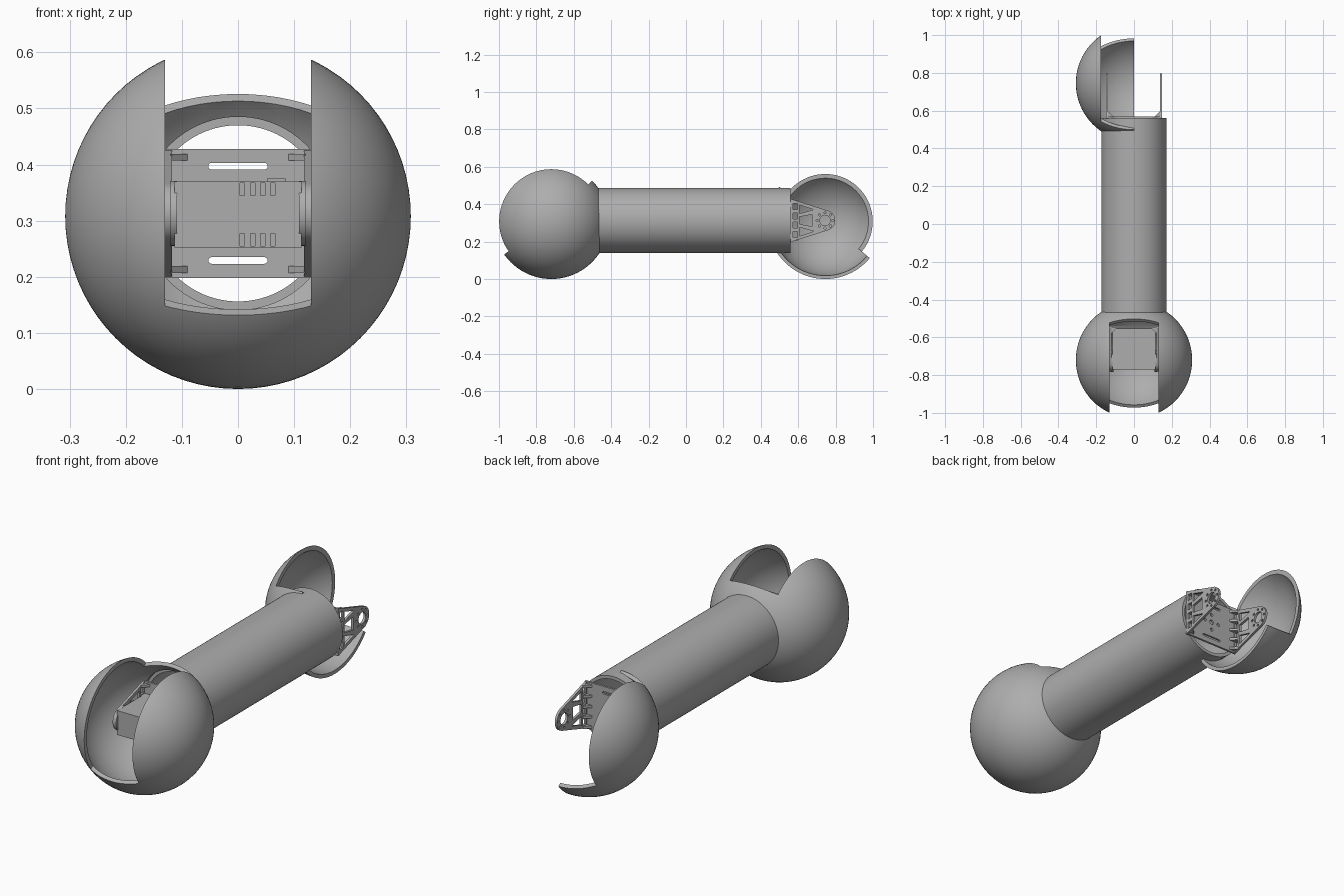
import bpy, bmesh
from math import cos, sin, pi, radians
from mathutils import Matrix, Vector

if "Cube" in bpy.data.objects:
    bpy.data.objects.remove(bpy.data.objects["Cube"])

grey = bpy.data.materials.new("plain_grey")
grey.use_nodes = True
grey.diffuse_color = (0.42, 0.42, 0.42, 1)
grey.node_tree.nodes["Principled BSDF"].inputs["Base Color"].default_value = (0.42, 0.42, 0.42, 1)

BALL_R, BALL_IN, BALL_Z = 0.308, 0.290, 0.308
TUBE_R, TUBE_IN, AXIS_Z = 0.173, 0.157, 0.313
FRONT_Y, BACK_Y = -0.72, 0.745
ALONG_X = Matrix.Rotation(pi / 2, 4, 'Y')
ALONG_Y = Matrix.Rotation(pi / 2, 4, 'X')
parts = []


def add_mesh(name, mesh):
    obj = bpy.data.objects.new(name, mesh)
    bpy.context.collection.objects.link(obj)
    mesh.materials.clear()
    mesh.materials.append(grey)
    parts.append(obj)
    return obj


def from_bmesh(name, bm):
    mesh = bpy.data.meshes.new(name)
    bm.to_mesh(mesh)
    bm.free()
    return add_mesh(name, mesh)


def box(name, lo, hi):
    bm = bmesh.new()
    lo, hi = Vector(lo), Vector(hi)
    bmesh.ops.create_cube(bm, size=1, matrix=Matrix.Translation((lo + hi) / 2) @ Matrix.Diagonal((*(hi - lo), 1)))
    return from_bmesh(name, bm)


def cylinder(name, centre, radius, length, turn, sides=64):
    bm = bmesh.new()
    bmesh.ops.create_cone(bm, cap_ends=True, segments=sides, radius1=radius, radius2=radius,
                          depth=length, matrix=Matrix.Translation(centre) @ turn)
    return from_bmesh(name, bm)


def wedge(name, centre_y, start, end, half_width):
    """Pie-slice prism around the ball's x axis."""
    bm = bmesh.new()
    pts = [(centre_y, BALL_Z)]
    for i in range(25):
        a = radians(start + (end - start) * i / 24)
        pts.append((centre_y + 0.5 * cos(a), BALL_Z + 0.5 * sin(a)))
    face = bm.faces.new([bm.verts.new((-half_width, y, z)) for y, z in pts])
    out = bmesh.ops.extrude_face_region(bm, geom=[face])
    bmesh.ops.translate(bm, vec=(2 * half_width, 0, 0),
                        verts=[v for v in out["geom"] if isinstance(v, bmesh.types.BMVert)])
    bmesh.ops.recalc_face_normals(bm, faces=bm.faces)
    return from_bmesh(name, bm)


def cut(obj, cutters):
    """Subtract the cutters, then discard them."""
    for c in cutters:
        mod = obj.modifiers.new("cut", 'BOOLEAN')
        mod.operation, mod.solver, mod.object = 'DIFFERENCE', 'EXACT', c
    bpy.context.view_layer.update()
    done = bpy.data.meshes.new_from_object(obj.evaluated_get(bpy.context.evaluated_depsgraph_get()))
    obj.modifiers.clear()
    obj.data = done
    for c in cutters:
        parts.remove(c)
        bpy.data.objects.remove(c)


def ball_shell(name, y):
    bm = bmesh.new()
    place = Matrix.Translation((0, y, BALL_Z)) @ ALONG_X
    bmesh.ops.create_uvsphere(bm, u_segments=80, v_segments=40, radius=BALL_R, matrix=place)
    outer = set(bm.faces)
    bmesh.ops.create_uvsphere(bm, u_segments=80, v_segments=40, radius=BALL_IN, matrix=place)
    bmesh.ops.reverse_faces(bm, faces=[f for f in bm.faces if f not in outer])
    return from_bmesh(name, bm)


def circle(x, y, r, n=20):
    return [(x + r * cos(2 * pi * i / n), y + r * sin(2 * pi * i / n)) for i in range(n)]


def rect(x0, x1, y0, y1):
    return [(x0, y0), (x1, y0), (x1, y1), (x0, y1)]


def slot(y, half, r):
    arc = [(-pi / 2 + pi * i / 6) for i in range(7)]
    right = [(half + r * cos(a), y + r * sin(a)) for a in arc]
    return right + [(-x, 2 * y - v) for x, v in right]


def sheet(name, loops, thickness, matrix):
    """Flat sheet: first loop is the outline, the others are holes."""
    curve = bpy.data.curves.new(name, 'CURVE')
    curve.dimensions, curve.fill_mode, curve.extrude = '2D', 'BOTH', thickness / 2
    for pts in loops:
        s = curve.splines.new('POLY')
        s.points.add(len(pts) - 1)
        for p, (x, y) in zip(s.points, pts):
            p.co = (x, y, 0, 1)
        s.use_cyclic_u = True
    tmp = bpy.data.objects.new(name, curve)
    bpy.context.collection.objects.link(tmp)
    bpy.context.view_layer.update()
    mesh = bpy.data.meshes.new_from_object(tmp.evaluated_get(bpy.context.evaluated_depsgraph_get()))
    bpy.data.objects.remove(tmp)
    bm = bmesh.new()
    bm.from_mesh(mesh)
    bmesh.ops.remove_doubles(bm, verts=bm.verts, dist=1e-5)
    bmesh.ops.recalc_face_normals(bm, faces=bm.faces)
    bm.transform(matrix)
    return from_bmesh(name, bm)


def frame(origin, x, y, z):
    return Matrix.Translation(origin) @ Matrix((x, y, z)).transposed().to_4x4()


def bracket(prefix, base_y, way, arm_x):
    """Slotted base plate with two pierced arms reaching along way * y."""
    reach, eye = 0.18, 0.055
    plate = [rect(-arm_x, arm_x, -0.115, 0.115)]
    plate += [slot(s * 0.084, 0.047, 0.006) for s in (-1, 1)]
    plate += [circle(0, 0, 0.012)] + [circle(x, y, 0.008) for x, y in circle(0, 0, 0.04, 4)]
    sheet(prefix + "_plate", plate, 0.01, frame((0, base_y, AXIS_Z), (1, 0, 0), (0, 0, 1), (0, -1, 0)))

    tip = [(reach + eye * cos(a), eye * sin(a)) for a in [radians(-75 + 10 * i) for i in range(16)]]
    arm = [[(0, 0.114), (0, -0.114)] + tip]
    upper = [(0.045, 0.083), (0.045, 0.037), (0.12, 0.058)]
    arm += [upper, [(x, -y) for x, y in upper],
            [(0.045, 0.02), (0.045, -0.02), (0.112, -0.032), (0.112, 0.032)]]
    arm += [rect(0.01, 0.034, v - 0.016, v + 0.016) for v in (-0.075, -0.025, 0.025, 0.075)]
    arm += [circle(reach, 0, 0.028)] + [circle(x, y, 0.006, 10) for x, y in circle(reach, 0, 0.042, 8)]
    gusset = [[(0, 0), (0.035, 0), (0, 0.035)]]
    for side, label in ((1, "left"), (-1, "right")):
        sheet(f"{prefix}_{label}_arm", arm, 0.012,
              frame((side * (arm_x - 0.006), base_y, AXIS_Z), (0, way, 0), (0, 0, 1), (way, 0, 0)))
        for v in (-0.1, -0.05, 0, 0.05, 0.1):
            sheet(f"{prefix}_{label}_gusset", gusset, 0.012,
                  frame((side * (arm_x - 0.01), base_y, AXIS_Z + v), (-side, 0, 0), (0, way, 0), (0, 0, -side * way)))


# Main hollow tube
tube = cylinder("main_tube", (0, 0.045, AXIS_Z), TUBE_R, 1.03, ALONG_Y, 96)
cut(tube, [cylinder("bore", (0, 0.045, AXIS_Z), TUBE_IN, 1.2, ALONG_Y, 96)])

# Front joint ball with a wide slot over the top and front
front_ball = ball_shell("front_ball_shell", FRONT_Y)
cut(front_ball, [wedge("slot", FRONT_Y, 45, 215, 0.13),
                 cylinder("tube_hole", (0, -0.45, AXIS_Z), TUBE_R - 0.001, 0.3, ALONG_Y, 96)])

# Rear joint half ball, its left half open
back_ball = ball_shell("back_half_shell", BACK_Y)
cut(back_ball, [box("open_half", (0, 0.2, -0.2), (0.5, 1.3, 0.9)),
                wedge("slot", BACK_Y, -39.5, 143, 0.175),
                cylinder("tube_hole", (0, 0.46, AXIS_Z), TUBE_R - 0.001, 0.3, ALONG_Y, 96)])

# Brackets at both joints
bracket("front_bracket", -0.545, -1, 0.13)
bracket("back_bracket", 0.563, 1, 0.149)

# Servo motor with vents, socket and round horns
servo = box("servo_body", (-0.113, -0.77, 0.252), (0.113, -0.552, 0.37))
vents = []
for i in range(4):
    x = 0.008 + 0.018 * i
    for z in (0.266, 0.356):
        vents.append(box("vent", (x - 0.004, -0.8, z - 0.011), (x + 0.004, -0.762, z + 0.011)))
cut(servo, vents)
socket = box("servo_socket", (0.052, -0.732, 0.368), (0.085, -0.68, 0.375))
cut(socket, [box("socket_hole", (0.06, -0.722, 0.371), (0.077, -0.69, 0.4))])
for side, label in ((1, "left"), (-1, "right")):
    cylinder(f"servo_{label}_horn", (side * 0.115, -0.725, AXIS_Z), 0.058, 0.012, ALONG_X, 40)
    cylinder(f"servo_{label}_hub", (side * 0.122, -0.725, AXIS_Z), 0.026, 0.024, ALONG_X, 24)

# Smooth shading with sharp edges kept
bpy.ops.object.select_all(action='DESELECT')
for obj in parts:
    obj.select_set(True)
bpy.context.view_layer.objects.active = tube
bpy.ops.object.shade_smooth_by_angle(angle=radians(30))
